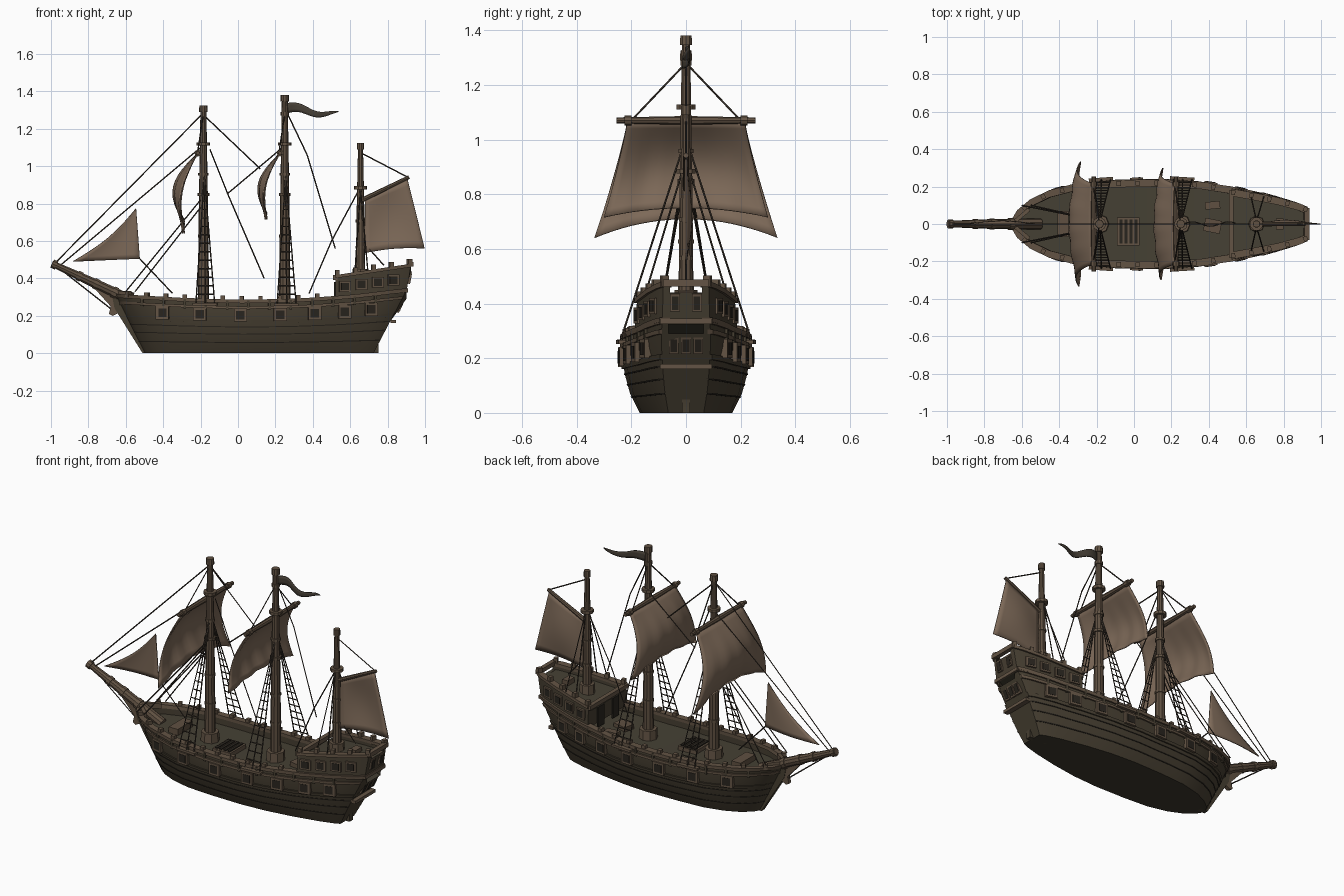
import bpy, bmesh, math
from mathutils import Vector, Euler, Matrix

cube = bpy.data.objects.get("Cube")
if cube:
    bpy.data.objects.remove(cube, do_unlink=True)


def material(name, r, g, b):
    m = bpy.data.materials.new(name)
    m.use_nodes = True
    m.diffuse_color = (r, g, b, 1)
    m.node_tree.nodes["Principled BSDF"].inputs["Base Color"].default_value = (r, g, b, 1)
    return m


HULL = material("dark hull wood", .062, .049, .031)
BOTTOM = material("bottom wood", .046, .040, .027)
DECK = material("deck wood", .060, .052, .034)
TRIM = material("rail wood", .125, .088, .058)
MAST = material("mast wood", .115, .080, .053)
SAIL = material("sail cloth", .205, .142, .098)
ROPE = material("rope", .045, .034, .025)
DARK = material("dark opening", .022, .018, .013)
FLAG = material("flag cloth", .060, .049, .036)


def finish(name, verts, faces, mats, indices=None, mirror=False, thick=0):
    bm = bmesh.new()
    vs = [bm.verts.new(v) for v in verts]
    for i, f in enumerate(faces):
        bm.faces.new([vs[k] for k in f]).material_index = indices[i] if indices else 0
    bmesh.ops.recalc_face_normals(bm, faces=bm.faces)
    me = bpy.data.meshes.new(name)
    bm.to_mesh(me)
    bm.free()
    for m in mats:
        me.materials.append(m)
    me.shade_smooth()
    me.set_sharp_from_angle(angle=math.radians(35))
    ob = bpy.data.objects.new(name, me)
    bpy.context.collection.objects.link(ob)
    if thick:
        mod = ob.modifiers.new("thickness", "SOLIDIFY")
        mod.thickness, mod.offset = thick, 0
    if mirror:
        ob.modifiers.new("mirror", "MIRROR").use_axis = (False, True, False)
    return ob


def loft(name, rings, mats, strip_mats=None, mirror=False):
    n = len(rings[0])
    faces, idx = [], []
    for i in range(len(rings) - 1):
        for j in range(n):
            k = (j + 1) % n
            faces.append((i*n + j, i*n + k, i*n + n + k, i*n + n + j))
            idx.append(strip_mats[j] if strip_mats else 0)
    faces += [tuple(range(n)), tuple(range((len(rings) - 1)*n, len(rings)*n))]
    return finish(name, [v for r in rings for v in r], faces, mats, idx + [0, 0], mirror)


def spar(name, stations, mat, sides=10):
    """Straight round pole from (point, radius) stations."""
    axis = Vector(stations[-1][0]) - Vector(stations[0][0])
    turn = axis.to_track_quat('Z', 'Y')
    rings = [[Vector(p) + turn @ Vector((r*math.cos(a), r*math.sin(a), 0))
              for a in (k*math.tau/sides for k in range(sides))] for p, r in stations]
    return loft(name, rings, [mat])


def boxes(name, items, mat, mirror=False):
    """items: (centre, size, rotation)"""
    verts, faces = [], []
    for loc, size, rot in items:
        b = len(verts)
        m = Matrix.Translation(loc) @ Euler(rot).to_matrix().to_4x4()
        verts += [m @ Vector((x*size[0]/2, y*size[1]/2, z*size[2]/2))
                  for x in (-1, 1) for y in (-1, 1) for z in (-1, 1)]
        for f in ((0, 1, 3, 2), (4, 6, 7, 5), (0, 4, 5, 1), (2, 3, 7, 6), (0, 2, 6, 4), (1, 5, 7, 3)):
            faces.append([b + k for k in f])
    return finish(name, verts, faces, [mat], None, mirror)


def plate(name, pts, thick, mat):
    return loft(name, [[(x, y, z) for x, z in pts] for y in (-thick/2, thick/2)], [mat])


def cloth(name, fn, nu, nv, mat):
    verts = [fn(i/nu, j/nv) for j in range(nv + 1) for i in range(nu + 1)]
    w = nu + 1
    faces = [(j*w + i, j*w + i + 1, j*w + w + i + 1, j*w + w + i) for j in range(nv) for i in range(nu)]
    return finish(name, verts, faces, [mat], thick=.006)


def ropes(name, lines, radius=.0036):
    cu = bpy.data.curves.new(name, 'CURVE')
    cu.dimensions, cu.bevel_depth, cu.bevel_resolution, cu.use_fill_caps = '3D', radius, 0, True
    cu.materials.append(ROPE)
    for a, b in lines:
        s = cu.splines.new('POLY')
        s.points.add(1)
        s.points[0].co, s.points[1].co = (*a, 1), (*b, 1)
    bpy.context.collection.objects.link(bpy.data.objects.new(name, cu))


def interp(table, x):
    for (a, p), (b, q) in zip(table, table[1:]):
        if x <= b:
            return p + (q - p)*(x - a)/(b - a)
    return table[-1][1]


# Hull lines
WIDTH = [(-.65, .012), (-.62, .065), (-.55, .125), (-.45, .175), (-.3, .215), (-.1, .23),
         (.15, .235), (.35, .222), (.55, .19), (.75, .145), (.86, .11), (.9, .09)]
SHEER = [(-.65, .305), (-.3, .285), (0, .275), (.3, .28), (.6, .3), (.9, .335)]
FLARE = [(0, .72), (.25, .87), (.5, .95), (.75, 1), (1, .98)]
STATIONS = [-.65, -.635, -.62, -.585, -.55, -.5, -.45, -.375, -.3, -.2, -.1, .02, .15, .25, .35,
            .45, .55, .65, .75, .81, .86, .9]


def hull_point(x, s, off=0):
    keel_x = -.5 + (x + .65)*.79
    return Vector((x + (1 - s)*(keel_x - x), interp(WIDTH, x)*interp(FLARE, s) + off, s*interp(SHEER, x)))


def poop_point(x, t, off=0):
    u = (x - .52)/.38
    low = interp(SHEER, x) - .01
    return Vector((x + .025*t*u, interp(WIDTH, x)*(.97 - .05*t) + off, low + t*(.41 + .06*u - low)))


def shell(name, xs, point, levels, drop, mats, strips):
    rings = []
    for x in xs:
        half = [point(x, s) for s in levels]
        top = half[-1]
        inner = max(top.y - .025, top.y*.2)
        half += [Vector((top.x, inner, top.z)), Vector((top.x, inner, top.z - drop))]
        rings.append(half + [Vector((p.x, -p.y, p.z)) for p in reversed(half)])
    return loft(name, rings, mats, strips)


def band(name, xs, point, lo, hi, off, mat, inset=.01):
    rings = []
    for x in xs:
        a, b = point(x, lo), point(x, hi)
        rings.append([(p.x, max(p.y + d, 0), p.z) for p, d in ((a, -inset), (a, off), (b, off), (b, -inset))])
    return loft(name, rings, [mat], mirror=True)


shell("hull", STATIONS, hull_point, (0, .25, .5, .75, 1), .045, [HULL, DECK, TRIM, BOTTOM],
      [0, 0, 0, 0, 2, 0, 1, 0, 2, 0, 0, 0, 0, 3])
for k, s in enumerate((.2, .36, .5)):
    band(f"plank_seam_{k}", STATIONS, hull_point, s, s + .018, .003, DARK)
band("lower_wale", STATIONS, hull_point, .58, .64, .008, HULL)
band("upper_wale", STATIONS, hull_point, .86, .91, .009, TRIM)
band("rail_cap", STATIONS, hull_point, .97, 1.04, .009, TRIM, .03)

# Raised stern cabin
POOP = [.52, .6, .68, .75, .81, .86, .9]
shell("stern_cabin", POOP, poop_point, (0, .5, 1), .03, [HULL, DECK, TRIM], [0, 0, 2, 0, 1, 0, 2, 0, 0, 1])
band("cabin_sill", POOP, poop_point, .05, .16, .01, TRIM)
band("cabin_rail", POOP, poop_point, .93, 1.06, .01, TRIM, .03)
boxes("cabin_cross_rail", [((.52, 0, .405), (.025, .36, .025), (0, 0, 0)),
                           ((.925, 0, .475), (.025, .17, .025), (0, 0, 0)),
                           ((.895, 0, .335), (.03, .19, .02), (0, 0, 0)),
                           ((.83, 0, .17), (.03, .19, .018), (0, 0, 0))], TRIM)
boxes("cabin_door", [((.517, y, .32), (.008, .06, .12), (0, 0, 0)) for y in (-.07, .07)], DARK)


def wall_boxes(name, spots, point, size, out, mat):
    items = []
    for x, s in spots:
        p = point(x, s, out)
        slope = (interp(WIDTH, x + .02) - interp(WIDTH, x - .02))/.04
        items.append((p, size, (0, 0, math.atan(slope))))
    return boxes(name, items, mat, True)


# Gun ports, cabin windows and rail posts
ports = [(x, .74) for x in (-.43, -.22, .01, .235, .43, .6, .75)]
wall_boxes("port_frame", ports, hull_point, (.07, .026, .07), .003, TRIM)
wall_boxes("port_lid", ports, hull_point, (.046, .008, .046), .014, DARK)
panes = [(x, .53) for x in (.57, .655, .74, .82)]
wall_boxes("cabin_window_frame", panes, poop_point, (.062, .016, .058), .002, TRIM)
wall_boxes("cabin_window_pane", panes, poop_point, (.042, .008, .04), .008, DARK)
wall_boxes("cabin_post", [(x, 1.1) for x in (.53, .62, .71, .8, .89)], poop_point, (.022, .026, .04), -.008, TRIM)
wall_boxes("rail_post", [(-.58 + k*.1, 1.05) for k in range(11)], hull_point, (.022, .026, .032), -.01, TRIM)
wall_boxes("hull_rib", [(-.52 + k*.115, .93) for k in range(12)], hull_point, (.014, .016, .05), .002, HULL)
wall_boxes("shroud_channel", [(-.18, .93), (.26, .93)], hull_point, (.13, .03, .014), .012, TRIM)
stern = [((.862, y, .25), .43) for y in (-.045, 0, .045)] + [((.913, y, .405), .17) for y in (-.04, .04)]
boxes("stern_window_frame", [(p, (.022, .036, .066), (0, r, 0)) for p, r in stern], TRIM)
boxes("stern_window_pane", [(Vector(p) + Vector((.009, 0, -.003)), (.008, .024, .05), (0, r, 0)) for p, r in stern], DARK)

# Stem, rudder and bow knee
plate("stem", [(-.51, 0), (-.46, 0), (-.6, .29), (-.67, .29), (-.66, .24)], .028, HULL)
plate("rudder", [(.62, 0), (.75, 0), (.75, .09), (.83, .22), (.8, .22), (.68, .07)], .03, HULL)
plate("bow_knee", [(-.63, .22), (-.67, .2), (-.69, .21), (-.68, .25), (-.78, .36), (-.62, .3)], .022, TRIM)


def along(a, b, t):
    return Vector(a).lerp(Vector(b), t)


# Bowsprit with iron-like collars
heel, tip = (-.5, 0, .25), (-.995, 0, .48)
spar("bowsprit", [(heel, .03), (along(heel, tip, .5), .027), (tip, .017)], MAST)
for k, t in enumerate((.3, .5, .68, .95)):
    r = .036 - .012*t
    spar(f"bowsprit_collar_{k}", [(along(heel, tip, t), r), (along(heel, tip, t + .045), r)], TRIM)
boxes("bow_cheek", [((-.6, .045, .315), (.1, .02, .03), (0, .1, .7))], TRIM, True)


def mast(name, x, base, top, radius, collars):
    spar(name, [((x, 0, base), radius), ((x, 0, (base + top)/2), radius*.8), ((x, 0, top), radius*.5)], MAST)
    spar(name + "_step", [((x, 0, base), radius*1.7), ((x, 0, base + .06), radius*1.6)], TRIM, 8)
    spar(name + "_cap", [((x, 0, top - .035), radius*.75), ((x, 0, top), radius*.7)], TRIM)
    for k, (z, r, h) in enumerate(collars):
        spar(f"{name}_collar_{k}", [((x, 0, z), r), ((x, 0, z + h), r)], TRIM)


tops = [(.45, .031, .015), (.62, .03, .015), (.84, .032, .016), (.95, .028, .015), (1.11, .036, .018)]
mast("fore_mast", -.185, .23, 1.325, .031, tops)
mast("main_mast", .25, .23, 1.38, .031, tops + [(1.27, .022, .02)])
mast("mizzen_mast", .655, .39, 1.125, .026, [(.56, .027, .014), (.7, .026, .014), (.875, .036, .018)])


# Square sails and yards
def square_sail(name, x, foot, drop, arc, bulge):
    def shape(a, v):
        u = 2*a - 1
        fold = .005*math.sin(u*14)*v
        return (x - .075*v - bulge*math.sin(math.pi*v)*(1 - .45*u*u) + fold,
                u*(.215 + (foot - .215)*v**1.2), 1.07 - v*(drop + arc*u**2))
    cloth(name, shape, 20, 12, SAIL)
    spar(name + "_yard", [((x, -.255, 1.07), .011), ((x, 0, 1.07), .016), ((x, .255, 1.07), .011)], MAST, 8)
    for side in (-1, 1):
        spar(f"{name}_yard_band_{side}", [((x, side*.2, 1.07), .018), ((x, side*.225, 1.07), .018)], TRIM, 8)


square_sail("fore_sail", -.215, .335, .36, .07, .09)
square_sail("main_sail", .225, .3, .32, .035, .075)


# Fore-and-aft sails and the flag
def spanker(u, v):
    upper, lower = along((.68, 0, .825), (.905, 0, .935), u), along((.675, 0, .535), (.998, 0, .56), u)
    p = upper.lerp(lower, v)
    wave = math.sin(math.pi*u)*math.sin(math.pi*v)
    return p + Vector((0, .02*wave, .012*math.sin(math.pi*u)*v))


def jib(u, v):
    p = along((-.545, 0, .775), (-.885, 0, .49), v).lerp(along((-.545, 0, .775), (-.525, 0, .505), v), u)
    edge = math.sin(math.pi*v)*(1 - u)
    return p + Vector((.02*edge, .015*math.sin(math.pi*u)*v, -.015*edge))


def pennant(u, v):
    return (.262 + .28*u, .012*math.sin(u*9),
            1.338 - .045*u - v*.055*(1 - u)**.6 + .012*math.sin(u*8) - .012*u)


cloth("mizzen_sail", spanker, 10, 10, SAIL)
cloth("jib_sail", jib, 8, 10, SAIL)
cloth("flag", pennant, 14, 3, FLAG)
spar("gaff", [((.655, 0, .815), .013), ((.915, 0, .942), .01)], MAST, 8)

# Stays and braces
ropes("stays", [((x, 0, z), (p, 0, q)) for x, z, p, q in (
    (-.975, .485, -.19, 1.28), (-.95, .47, -.2, 1.1), (-.18, 1.27, .12, .985), (.25, 1.11, -.06, .85),
    (-.15, 1.09, -.05, .84), (-.05, .84, .14, .4), (.26, 1.29, .37, 1.06), (.37, 1.06, .52, .56),
    (.65, .88, .5, .6), (.5, .6, .38, .32), (.66, 1.07, .91, .94), (.7, .56, .78, .47),
    (-.95, .45, -.67, .23), (-.525, .505, -.35, .32))])
yard_lines = [((x, 0, 1.28), (x - .03, s*.19, 1.08)) for x in (-.185, .25) for s in (-1, 1)]
brace_lines = [((-.2, s*.02, z), (p, s*.1, .33)) for s in (-1, 1) for z, p in ((.82, -.6), (.78, -.55))]
ropes("lifts_and_braces", yard_lines + brace_lines)

# Shrouds with rope ladders
shrouds = []
for x in (-.18, .255):
    for side in (-1, 1):
        head = (x, side*.018, .95)
        feet = [(x + d, side*.238, .27) for d in (-.045, .005, .055)]
        shrouds += [(foot, head) for foot in feet]
        shrouds += [(along(feet[0], head, k/15), along(feet[2], head, k/15)) for k in range(1, 13)]
for side in (-1, 1):
    shrouds += [((.655 + d, side*.15, .43), (.655, side*.015, .88)) for d in (-.03, .04)]
ropes("shrouds", shrouds)

# Deck fittings
boxes("cargo_hatch", [((-.03, -.04, .24), (.12, .15, .03), (0, 0, 0))], TRIM)
boxes("hatch_grating", [((-.07 + k*.027, -.04, .257), (.016, .13, .008), (0, 0, 0)) for k in range(4)], DARK)
boxes("deck_crates", [((.42, .1, .25), (.08, .04, .03), (0, 0, .1)), ((.42, -.01, .25), (.09, .07, .035), (0, 0, -.2)),
                      ((-.38, 0, .26), (.06, .14, .04), (0, 0, 0)), ((.78, 0, .43), (.04, .06, .03), (0, 0, 0))], MAST)
